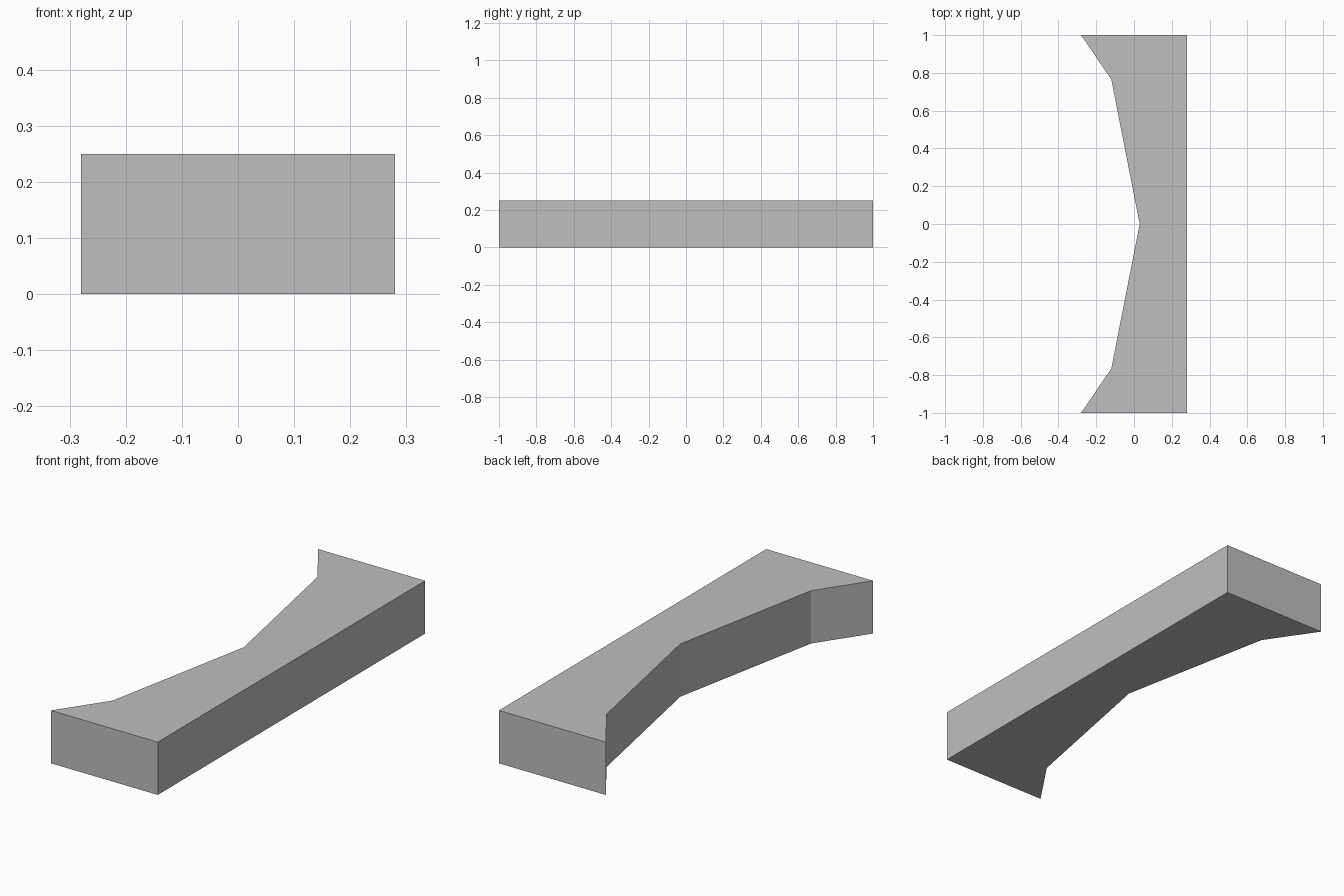
import bpy
import bmesh

cube = bpy.data.objects.get("Cube")
if cube:
    bpy.data.objects.remove(cube, do_unlink=True)

HEIGHT = 0.25

# Plain grey material
grey = bpy.data.materials.new("plain_grey")
grey.use_nodes = True
colour = (0.52, 0.52, 0.52, 1)
grey.diffuse_color = colour
grey.node_tree.nodes["Principled BSDF"].inputs["Base Color"].default_value = colour

# Half outline from the notch centre to the straight side, mirrored in y
half = [(-0.12, 0.765), (-0.28, 1), (0.28, 1)]
outline = [(0.03, 0)] + half + [(x, -y) for x, y in reversed(half)]

# Extrude the outline into a slab
bm = bmesh.new()
base = bm.faces.new([bm.verts.new((x, y, 0)) for x, y in outline])
extruded = bmesh.ops.extrude_face_region(bm, geom=[base], use_keep_orig=True)
top = [v for v in extruded["geom"] if isinstance(v, bmesh.types.BMVert)]
bmesh.ops.translate(bm, verts=top, vec=(0, 0, HEIGHT))
bmesh.ops.recalc_face_normals(bm, faces=bm.faces)

mesh = bpy.data.meshes.new("notched_block")
bm.to_mesh(mesh)
bm.free()
mesh.materials.append(grey)
block = bpy.data.objects.new("notched_block", mesh)
bpy.context.collection.objects.link(block)
